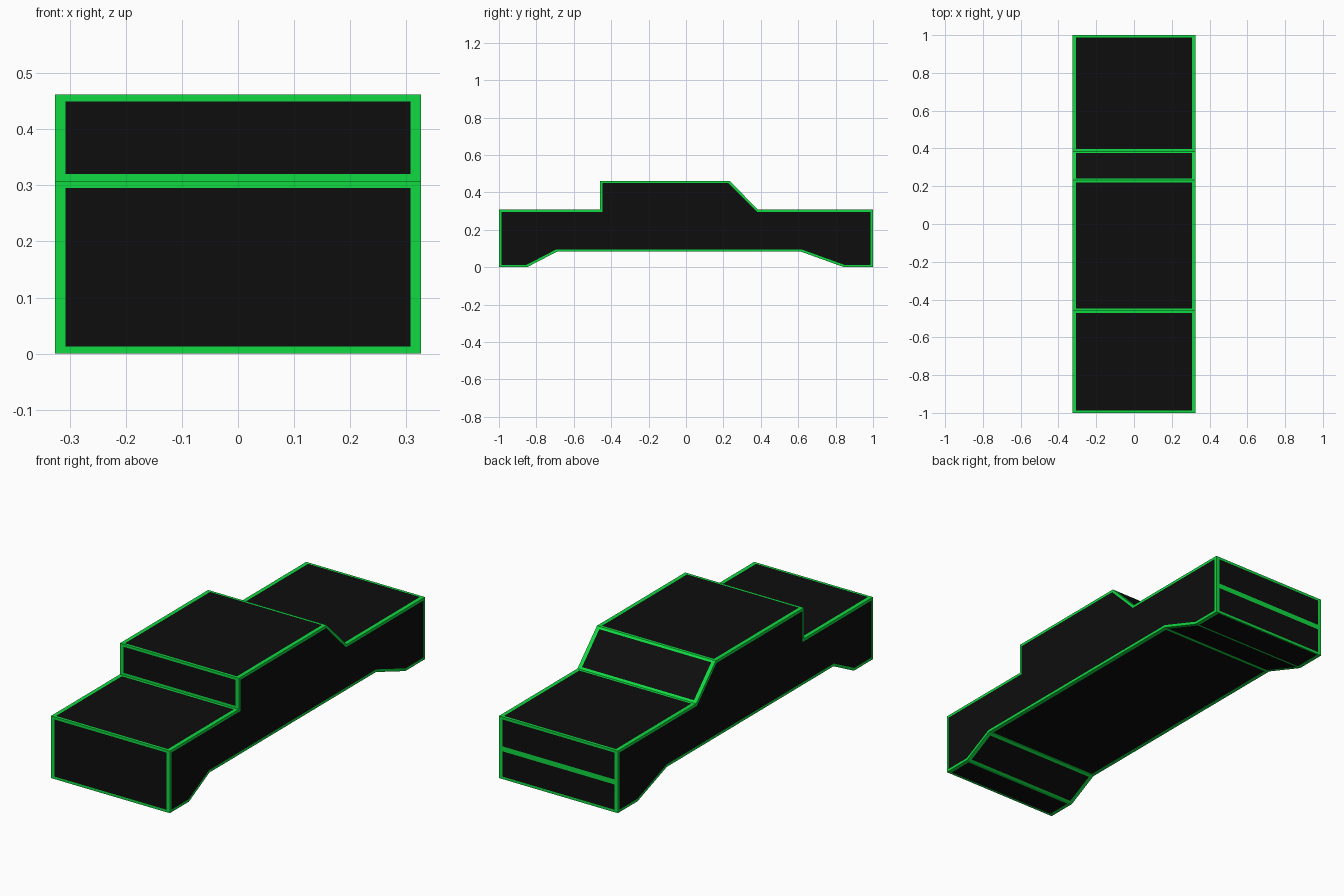
import bpy, bmesh
from mathutils import Vector

if "Cube" in bpy.data.objects:
    bpy.data.objects.remove(bpy.data.objects["Cube"])

HALF_WIDTH = 0.326


def material(name, rgb):
    m = bpy.data.materials.new(name)
    m.diffuse_color = (*rgb, 1.0)
    m.use_nodes = True
    m.node_tree.nodes["Principled BSDF"].inputs["Base Color"].default_value = m.diffuse_color
    return m


# Side outline of the car body (y, z), counter-clockwise seen from +x
outline = [(-1, 0), (-0.85, 0), (-0.69, 0.083), (0.615, 0.083), (0.845, 0), (1, 0),
           (1, 0.15), (1, 0.308), (0.385, 0.308), (0.232, 0.462),
           (-0.459, 0.462), (-0.459, 0.308), (-1, 0.308)]

# Extrude the outline across the width
bm = bmesh.new()
side = bm.faces.new([bm.verts.new((-HALF_WIDTH, y, z)) for y, z in outline])
ext = bmesh.ops.extrude_face_region(bm, geom=[side], use_keep_orig=True)
bmesh.ops.translate(bm, vec=Vector((2 * HALF_WIDTH, 0, 0)),
                    verts=[g for g in ext["geom"] if isinstance(g, bmesh.types.BMVert)])
bmesh.ops.recalc_face_normals(bm, faces=bm.faces[:])

# Inset every face: green frame around a black panel
panels = bm.faces[:]
for f in bm.faces:
    f.material_index = 1
for f in panels:
    c = f.calc_center_median()
    is_side = abs(f.normal.x) > 0.9
    rear_under = f.normal.z < -0.5 and c.y > 0.62
    bmesh.ops.inset_individual(bm, faces=[f], thickness=0.006 if rear_under else 0.0125,
                               use_even_offset=True)
    f.material_index = 0
    if not is_side:
        # Frames are slightly wider along the left and right edges
        for v in f.verts:
            v.co.x = 0.307 if v.co.x > 0 else -0.307

mesh = bpy.data.meshes.new("car_body")
bm.to_mesh(mesh)
bm.free()
mesh.materials.append(material("black panel", (0.0042, 0.0042, 0.0042)))
mesh.materials.append(material("bright green trim", (0.005, 0.70, 0.052)))
body = bpy.data.objects.new("car_body", mesh)
bpy.context.collection.objects.link(body)
